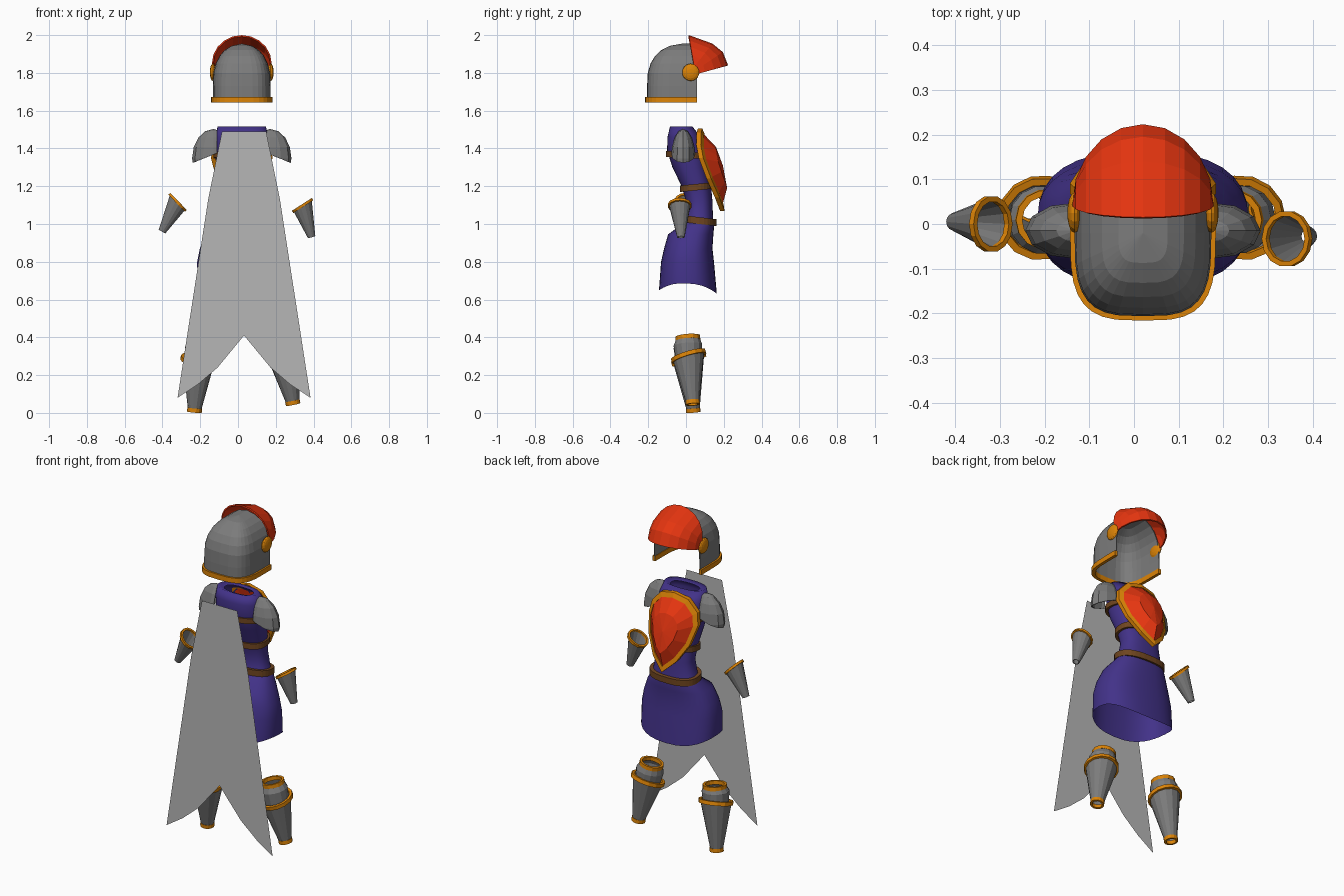
import bpy, bmesh, math
from mathutils import Vector

if "Cube" in bpy.data.objects:
    bpy.data.objects.remove(bpy.data.objects["Cube"])

CX = 0.02  # plane of symmetry of the suit


def material(name, r, g, b):
    m = bpy.data.materials.new(name)
    m.diffuse_color = (r, g, b, 1)
    m.use_nodes = True
    m.node_tree.nodes["Principled BSDF"].inputs["Base Color"].default_value = m.diffuse_color
    return m


STEEL = material("steel grey", 0.2, 0.2, 0.2)
CLOTH = material("cape grey", 0.47, 0.47, 0.47)
BLUE = material("tunic blue", 0.055, 0.032, 0.25)
RED = material("red enamel", 0.78, 0.035, 0.005)
GOLD = material("orange trim", 0.72, 0.23, 0.002)
LEATHER = material("brown leather", 0.16, 0.06, 0.014)


def finish(name, bm, mat, smooth=False, thick=0):
    bmesh.ops.remove_doubles(bm, verts=bm.verts, dist=1e-5)
    bmesh.ops.recalc_face_normals(bm, faces=bm.faces)
    for f in bm.faces:
        f.smooth = smooth
    me = bpy.data.meshes.new(name)
    bm.to_mesh(me)
    bm.free()
    me.materials.append(mat)
    ob = bpy.data.objects.new(name, me)
    bpy.context.collection.objects.link(ob)
    if thick:
        mod = ob.modifiers.new("thickness", 'SOLIDIFY')
        mod.thickness = thick
    return ob


def loft(name, rows, mat, around=True, ring=False, **kw):
    """Skin a list of point rows; around closes each row, ring joins last row to first."""
    bm = bmesh.new()
    vs = [[bm.verts.new(p) for p in r] for r in rows]
    n = len(rows[0])
    for a in range(len(rows) if ring else len(rows) - 1):
        b = (a + 1) % len(rows)
        for i in range(n if around else n - 1):
            j = (i + 1) % n
            bm.faces.new((vs[a][i], vs[a][j], vs[b][j], vs[b][i]))
    if ring and not around:
        bm.faces.new([r[0] for r in vs])
        bm.faces.new([r[-1] for r in vs])
    return finish(name, bm, mat, **kw)


def circle(c, normal, r, n=14):
    z = Vector(normal).normalized()
    y = z.cross(Vector((1, 0, 0))).normalized()
    x = y.cross(z)
    return [Vector(c) + x * r * math.cos(2 * math.pi * i / n) + y * r * math.sin(2 * math.pi * i / n)
            for i in range(n)]


def rim(name, c, normal, r, h=0.022, t=0.008):
    n = Vector(normal).normalized() * h / 2
    c = Vector(c)
    loft(name, [circle(c - n, normal, r + t), circle(c + n, normal, r + t),
                circle(c + n, normal, r - t), circle(c - n, normal, r - t)], GOLD, ring=True)


def spow(v, p):
    return math.copysign(abs(v) ** p, v)


# ---- helmet: U-shaped plan, open at the face (+y)
def u_row(s, z, off=0):
    pts = [(CX + 0.153 * s + off, y, z) for y in (0.057, 0.02)]
    for i in range(17):
        a = math.pi * i / 16
        pts.append((CX + (0.153 * s + off) * spow(math.cos(a), 0.6),
                    -0.02 - (0.186 * s + off) * abs(math.sin(a)) ** 0.6, z))
    return pts + [(CX - 0.153 * s - off, y, z) for y in (0.02, 0.057)]


loft("helmet_dome", [u_row(s, z) for z, s in
                     ((1.65, 1.0), (1.73, 1.0), (1.80, 0.98), (1.85, 0.9), (1.89, 0.77),
                      (1.92, 0.6), (1.943, 0.36), (1.955, 0))], STEEL, around=False, thick=0.005)
loft("helmet_rim", [u_row(1, z, o) for z, o in
                    ((1.642, 0.01), (1.672, 0.01), (1.672, -0.008), (1.642, -0.008))],
     GOLD, around=False, ring=True)

# ---- raised visor
rows = []
for y0, yk, z0, zk in ((0.045, 0.178, 1.79, 0.05), (0.045, 0.15, 1.81, 0.10),
                       (0.045, 0.095, 1.835, 0.12), (0.04, -0.025, 1.85, 0.15)):
    row = []
    for i in range(11):
        a = math.pi * (i / 10 - 0.5)
        c = math.cos(a)
        row.append((CX + 0.158 * math.sin(a), y0 + yk * c, z0 + zk * c))
    rows.append(row)
loft("visor", rows, RED, around=False, thick=0.008)

for s in (-1, 1):
    # ---- visor hinge knobs
    bm = bmesh.new()
    bmesh.ops.create_uvsphere(bm, u_segments=14, v_segments=8, radius=0.046)
    for v in bm.verts:
        v.co = (CX + s * 0.153 + v.co.z * 0.35, 0.025 + v.co.x, 1.803 + v.co.y)
    finish("visor_knob", bm, GOLD)
    # ---- shoulder plates: trimmed ellipsoid shells
    bm = bmesh.new()
    bmesh.ops.create_uvsphere(bm, u_segments=12, v_segments=8, radius=1)
    for v in bm.verts:
        v.co = (v.co.x * 0.113, v.co.y * 0.064, v.co.z * 0.155)
    for co, no in (((-0.02, 0, 0), (-1, 0, 0)), ((0, 0, 0.02), (-0.4, 0, -1))):
        bmesh.ops.bisect_plane(bm, geom=bm.verts[:] + bm.edges[:] + bm.faces[:],
                               plane_co=co, plane_no=no, clear_outer=True)
    for v in bm.verts:
        v.co = (CX + s * (0.15 + v.co.x), v.co.y - 0.015, v.co.z + 1.348)
    finish("shoulder_plate", bm, STEEL, thick=0.006)

# ---- gauntlets: flared cuffs with an oblique rim
for top, tn, bot in (((-0.32, 0.0, 1.115), (0.72, 0, 0.69), (-0.402, 0.005, 0.96)),
                     ((0.342, -0.033, 1.098), (-0.54, 0, 0.84), (0.39, -0.027, 0.93))):
    axis = Vector(top) - Vector(bot)
    loft("gauntlet", [circle(bot, axis, 0.02), circle(top, tn, 0.057)], STEEL, thick=0.004)
    rim("gauntlet_rim", top, tn, 0.057, h=0.014, t=0.006)

# ---- greaves: lower cone, knee collar and three trims
for bot, mid, top in (((-0.23, 0.038, 0.015), (-0.208, 0.014, 0.285), (-0.198, 0.01, 0.375)),
                      ((0.29, 0.035, 0.055), (0.243, 0.014, 0.30), (0.222, 0.01, 0.395))):
    axis = Vector(top) - Vector(bot)
    tilt = Vector((axis.x / axis.z, -0.3, 1))
    low = Vector(mid) - axis * 0.06
    loft("greave", [circle(bot, axis, 0.035), circle(mid, tilt, 0.087)], STEEL, thick=0.004)
    loft("knee_collar", [circle(low, axis, 0.07), circle(Vector(mid) + axis * 0.17, axis, 0.077),
                         circle(top, axis, 0.062)], STEEL, thick=0.004)
    rim("ankle_rim", bot, axis, 0.033, t=0.006)
    rim("greave_rim", mid, tilt, 0.088)
    rim("knee_rim", top, axis, 0.06, t=0.007)


# ---- tunic: superelliptic sections from hem to collar
def section(z, yc, hw, hd, tilt=0, wave=0, n=32):
    pts = []
    for i in range(n):
        a = 2 * math.pi * i / n
        y = hd * spow(math.sin(a), 0.8)
        pts.append((CX + hw * spow(math.cos(a), 0.8), yc + y,
                    z + tilt * y - wave * math.sin(a) ** 2))
    return pts


loft("tunic", [section(0.685, 0.01, 0.235, 0.153, -0.06, 0.045), section(0.80, 0.008, 0.236, 0.14),
               section(0.87, 0.012, 0.222, 0.128), section(0.945, 0.025, 0.19, 0.12),
               section(1.0, 0.065, 0.15, 0.085), section(1.03, 0.07, 0.132, 0.073),
               section(1.12, 0.07, 0.115, 0.07), section(1.2, 0.055, 0.122, 0.078),
               section(1.3, 0.02, 0.135, 0.092), section(1.39, 0.0, 0.142, 0.1),
               section(1.46, -0.01, 0.142, 0.088), section(1.515, -0.025, 0.128, 0.06),
               section(1.505, -0.02, 0.09, 0.04)], BLUE, smooth=True)


# ---- belt and the two shield straps
def strap(name, z, yc, hw, hd, tilt, h):
    loft(name, [section(z + dz, yc, hw + o, hd + o, tilt) for dz, o in
                ((-h, 0.01), (h, 0.01), (h, -0.01), (-h, -0.01))], LEATHER, ring=True)


strap("belt", 1.018, 0.07, 0.142, 0.082, -0.12, 0.018)
strap("lower_strap", 1.195, 0.055, 0.124, 0.078, 0.1, 0.017)
strap("upper_strap", 1.365, 0.003, 0.141, 0.1, -0.05, 0.016)

# ---- shield on the chest: orange frame and domed red face
half = [(0.09, 1.485), (0.15, 1.42), (0.163, 1.35), (0.135, 1.24), (0.075, 1.14)]
outline = [(0, 1.505)] + half + [(0, 1.07)] + [(-x, z) for x, z in reversed(half)]


def shield_row(scale, lift):
    pts = []
    for x, z in outline:
        x, z = x * scale, 1.31 + (z - 1.31) * scale
        pts.append((CX + x, 0.08 + 0.27 * (1.47 - z) - 1.4 * x * x + lift, z))
    return pts


loft("shield_frame", [shield_row(s, l) for s, l in
                      ((1, -0.008), (1, 0.016), (0.86, 0.02), (0.86, -0.008))], GOLD, ring=True)
loft("shield_face", [shield_row(0.88, 0.012), shield_row(0.5, 0.062), shield_row(0, 0.072)], RED)
loft("shield_back", [shield_row(0.88, -0.004), shield_row(0, -0.004)], RED)

# ---- cape: flat forked sheet
edge = [(0.117, 1.49), (0.19, 1.13), (0.352, 0.08), (0.245, 0.15), (0.14, 0.24)]
bm = bmesh.new()
centre = [bm.verts.new((0.032, -0.22, z)) for z in (1.49, 1.13, 0.41)]
for s in (-1, 1):
    v = [bm.verts.new((0.032 + s * x, -0.22, z)) for x, z in edge]
    bm.faces.new((centre[0], v[0], v[1], centre[1]))
    bm.faces.new((centre[1], v[1], v[4], centre[2]))
    bm.faces.new((v[1], v[3], v[4]))
    bm.faces.new((v[1], v[2], v[3]))
finish("cape", bm, CLOTH)
